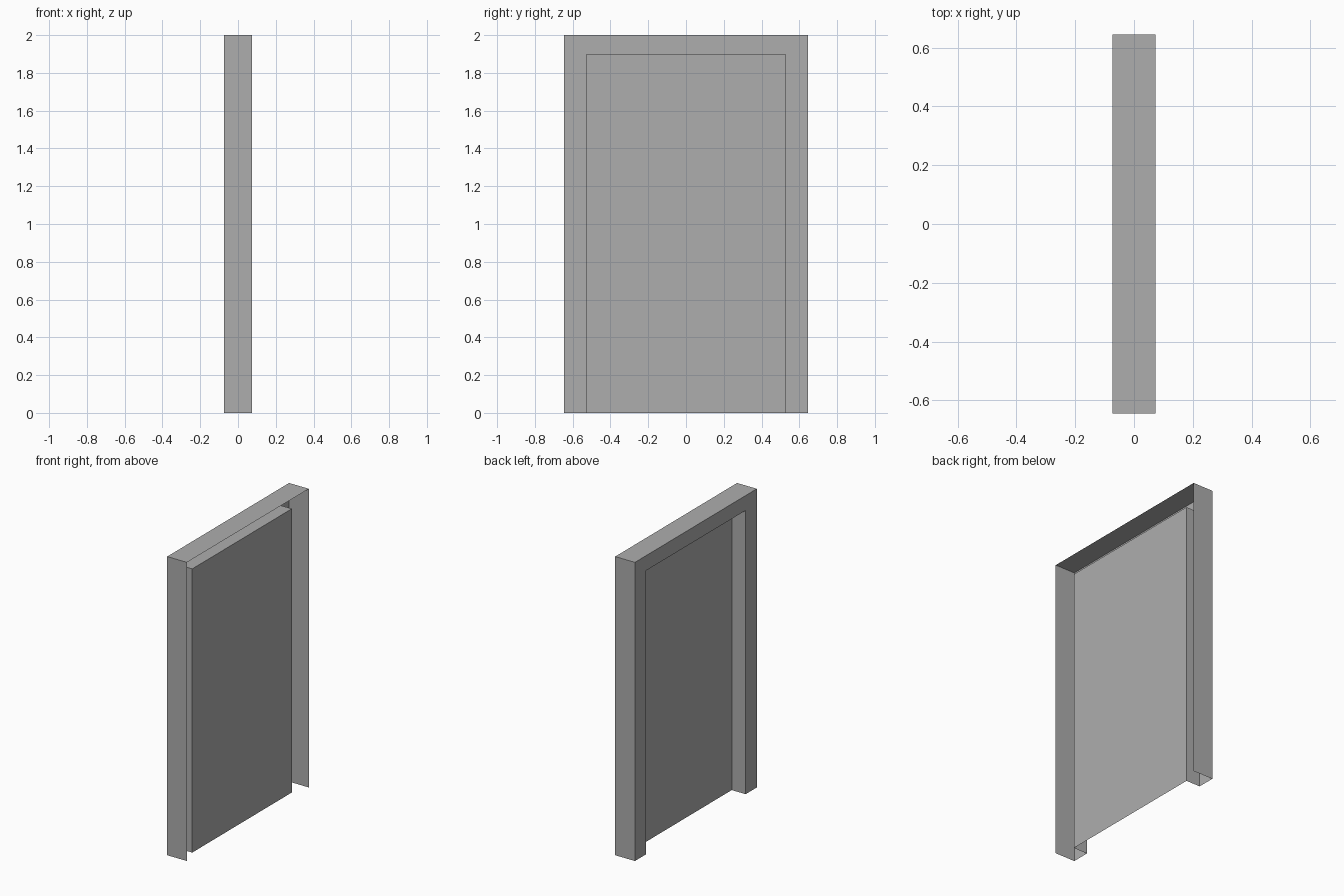
import bpy
import bmesh

cube = bpy.data.objects.get("Cube")
if cube:
    bpy.data.objects.remove(cube, do_unlink=True)

FACE_X, REAR_X, PANEL_X = -0.073, 0.073, 0.03
OUTER = (0.645, 2.0)   # half width, height
INNER = (0.527, 1.9)

grey = bpy.data.materials.new("plain grey")
grey.use_nodes = True
colour = (0.42, 0.42, 0.42, 1)
grey.diffuse_color = colour
grey.node_tree.nodes["Principled BSDF"].inputs["Base Color"].default_value = colour


def arch(size, x):
    """Square doorway outline, open at the floor."""
    w, h = size
    return [(x, -w, 0), (x, -w, h), (x, w, h), (x, w, 0)]


def sheet(name, start, end=None, flip=False):
    """Bridge two outlines with faces, or fill one outline."""
    bm = bmesh.new()
    a = [bm.verts.new(p) for p in start]
    if end:
        b = [bm.verts.new(p) for p in end]
        for i in range(len(a) - 1):
            bm.faces.new((a[i], a[i + 1], b[i + 1], b[i]))
    else:
        bm.faces.new(a)
    if flip:
        bmesh.ops.reverse_faces(bm, faces=bm.faces[:])
    mesh = bpy.data.meshes.new(name)
    bm.to_mesh(mesh)
    bm.free()
    mesh.materials.append(grey)
    obj = bpy.data.objects.new(name, mesh)
    bpy.context.collection.objects.link(obj)
    return obj


# Outer sides and top, open at the rear and the floor
sheet("outer_casing", arch(OUTER, FACE_X), arch(OUTER, REAR_X), flip=True)
# Flat surround facing the doorway side
sheet("frame_face", arch(OUTER, FACE_X), arch(INNER, FACE_X))
# Recess walls running back to the door
sheet("door_reveal", arch(INNER, FACE_X), arch(INNER, PANEL_X))
# Door sheet closing the recess
sheet("door_panel", arch(INNER, PANEL_X), flip=True)

# Make the flat sheets face the doorway side
for name in ("frame_face", "door_panel"):
    mesh = bpy.data.objects[name].data
    if mesh.polygons[0].normal.x > 0:
        mesh.flip_normals()
